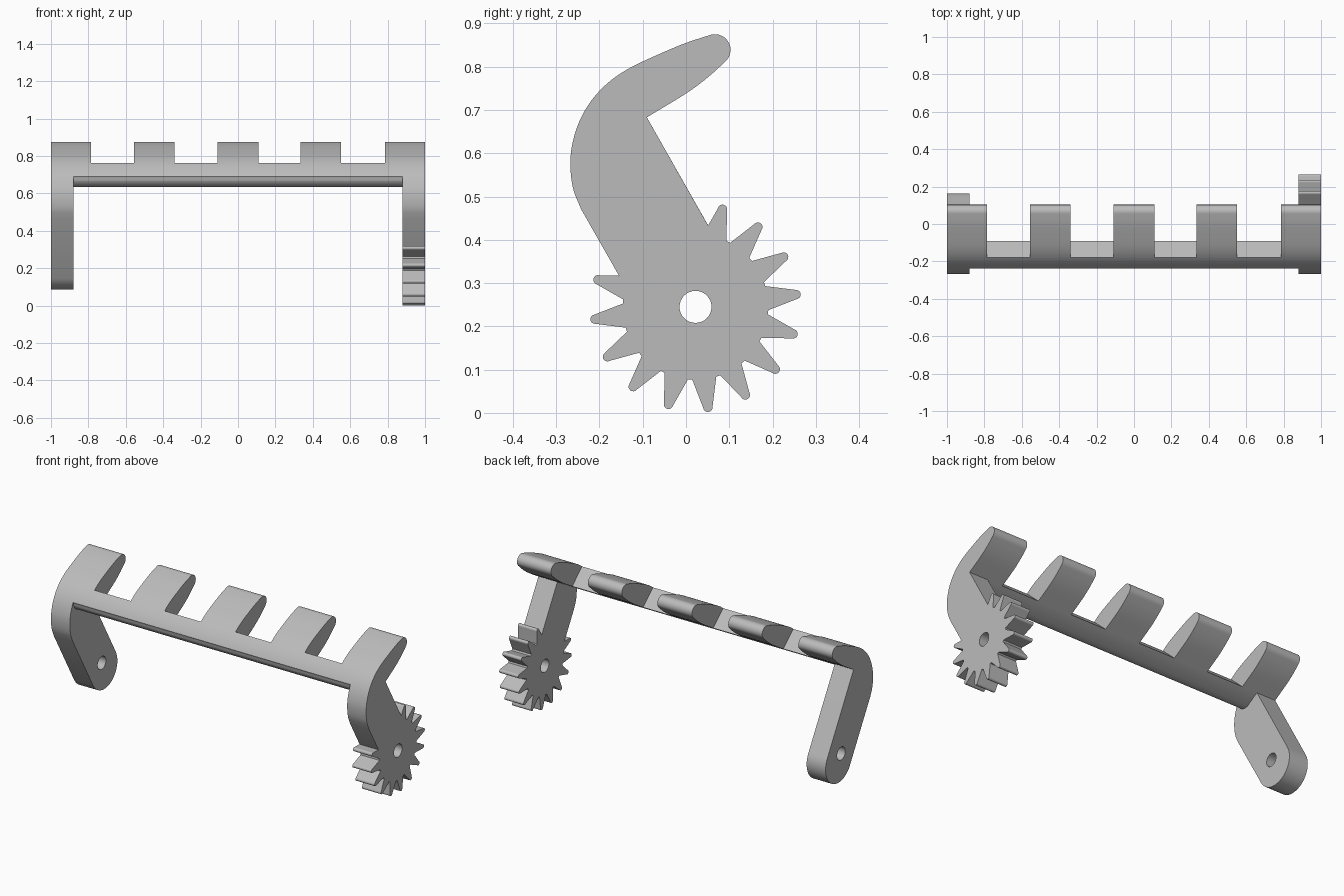
import bpy, bmesh
from math import sin, cos, radians, pi
from mathutils import Vector

cube = bpy.data.objects.get("Cube")
if cube:
    bpy.data.objects.remove(cube, do_unlink=True)

grey = bpy.data.materials.new("plain grey")
grey.use_nodes = True
COLOUR = (0.5, 0.5, 0.5, 1)
grey.diffuse_color = COLOUR
grey.node_tree.nodes["Principled BSDF"].inputs["Base Color"].default_value = COLOUR

AXLE = Vector((0.022, 0.245))      # pivot in (y, z)
ALONG = Vector((0.5, -0.866))      # down the arm
ACROSS = Vector((0.866, 0.5))      # towards the back edge of the arm
HALF = 0.118                       # half the arm width
INNER = 0.88                       # inner face of the side arms


def prism(name, profile, x0, x1):
    """Extrude a (y, z) outline along x."""
    bm = bmesh.new()
    face = bm.faces.new([bm.verts.new((x0, p[0], p[1])) for p in profile])
    out = bmesh.ops.extrude_face_region(bm, geom=[face])
    moved = [v for v in out["geom"] if isinstance(v, bmesh.types.BMVert)]
    bmesh.ops.translate(bm, verts=moved, vec=(x1 - x0, 0, 0))
    bmesh.ops.recalc_face_normals(bm, faces=bm.faces)
    mesh = bpy.data.meshes.new(name)
    bm.to_mesh(mesh)
    bm.free()
    mesh.materials.append(grey)
    obj = bpy.data.objects.new(name, mesh)
    bpy.context.collection.objects.link(obj)
    return obj


def combine(target, other, operation):
    """Apply a boolean and discard the second object."""
    mod = target.modifiers.new("combine", "BOOLEAN")
    mod.operation, mod.solver, mod.object = operation, "EXACT", other
    bpy.context.view_layer.objects.active = target
    bpy.ops.object.modifier_apply(modifier=mod.name)
    bpy.data.objects.remove(other, do_unlink=True)


def smooth_path(points, steps=5):
    """Catmull-Rom samples through the points."""
    pts = [Vector(p) for p in points]
    pts = [2 * pts[0] - pts[1]] + pts + [2 * pts[-1] - pts[-2]]
    path = []
    for a, b, c, d in zip(pts, pts[1:], pts[2:], pts[3:]):
        for i in range(steps):
            t = i / steps
            path.append(0.5 * (2 * b + (c - a) * t + (2 * a - 5 * b + 4 * c - d) * t ** 2
                               + (3 * b - a - 3 * c + d) * t ** 3))
    return path + [pts[-2]]


def arc(centre, radius, start, end, n):
    return [centre + radius * Vector((cos(a), sin(a)))
            for a in (radians(start + (end - start) * i / n) for i in range(n + 1))]


# Hook outline: outer curve, rounded tip, then the underside back to the elbow
outer = smooth_path([(-0.242, 0.47), (-0.26, 0.515), (-0.267, 0.565), (-0.264, 0.615),
                     (-0.248, 0.67), (-0.22, 0.72), (-0.18, 0.763), (-0.13, 0.797),
                     (-0.06, 0.83), (0, 0.855), (0.055, 0.873)])
tip = arc(Vector((0.067, 0.839)), 0.036, 100, -52, 12)
under = smooth_path([(0.09, 0.811), (0.05, 0.775), (0, 0.738), (-0.0905, 0.683)])[1:]

# Cross bar with fingers: full hook section, then gaps cut out
upper = [p for p in outer if p.y > 0.69]
nose = smooth_path([(-0.165, 0.637), (-0.187, 0.635), (-0.212, 0.644),
                    (-0.23, 0.664), (-0.236, 0.685)])
frame = prism("fingered_bar_and_arms", upper + tip + under + nose, -INNER, INNER)
gap = [(-0.045, 0.642), (-0.225, 0.806), (-0.1, 1), (0.3, 1), (0.3, 0.642)]
for x0, x1 in ((-0.785, -0.555), (-0.34, -0.11), (0.11, 0.335), (0.55, 0.785)):
    combine(frame, prism("gap_cutter", gap, x0, x1), "DIFFERENCE")


# Side arms with rounded lower ends
def arm(name, extra, x0, x1):
    end = arc(AXLE + ALONG * extra, HALF, 30, -150, 24)
    return prism(name, outer + tip + under + end, x0, x1)


combine(frame, arm("plain_arm", 0.047, -1, -INNER), "UNION")
combine(frame, arm("gear_arm", 0, INNER, 1), "UNION")

# Sixteen-tooth gear on the left arm
TEETH, ROOT, TIP_CENTRE, TIP_R = 16, 0.166, 0.234, 0.0108
teeth = []
for k in range(TEETH):
    a = radians(7) + 2 * pi * k / TEETH
    out, side = Vector((cos(a), sin(a))), Vector((-sin(a), cos(a)))
    teeth.append(AXLE + out * ROOT - side * 0.028)
    for i in range(9):
        b = -pi / 2 + pi * i / 8
        teeth.append(AXLE + out * (TIP_CENTRE + TIP_R * cos(b)) + side * TIP_R * sin(b))
    teeth.append(AXLE + out * ROOT + side * 0.028)
combine(frame, prism("gear", teeth, INNER, 1), "UNION")

# Pivot holes through both arms
for x0, x1 in ((-1.1, -0.8), (0.8, 1.1)):
    combine(frame, prism("hole_cutter", arc(AXLE, 0.037, 0, 348.75, 31), x0, x1), "DIFFERENCE")

bpy.ops.object.select_all(action="DESELECT")
frame.select_set(True)
bpy.context.view_layer.objects.active = frame
bpy.ops.object.shade_smooth_by_angle(angle=radians(30))
